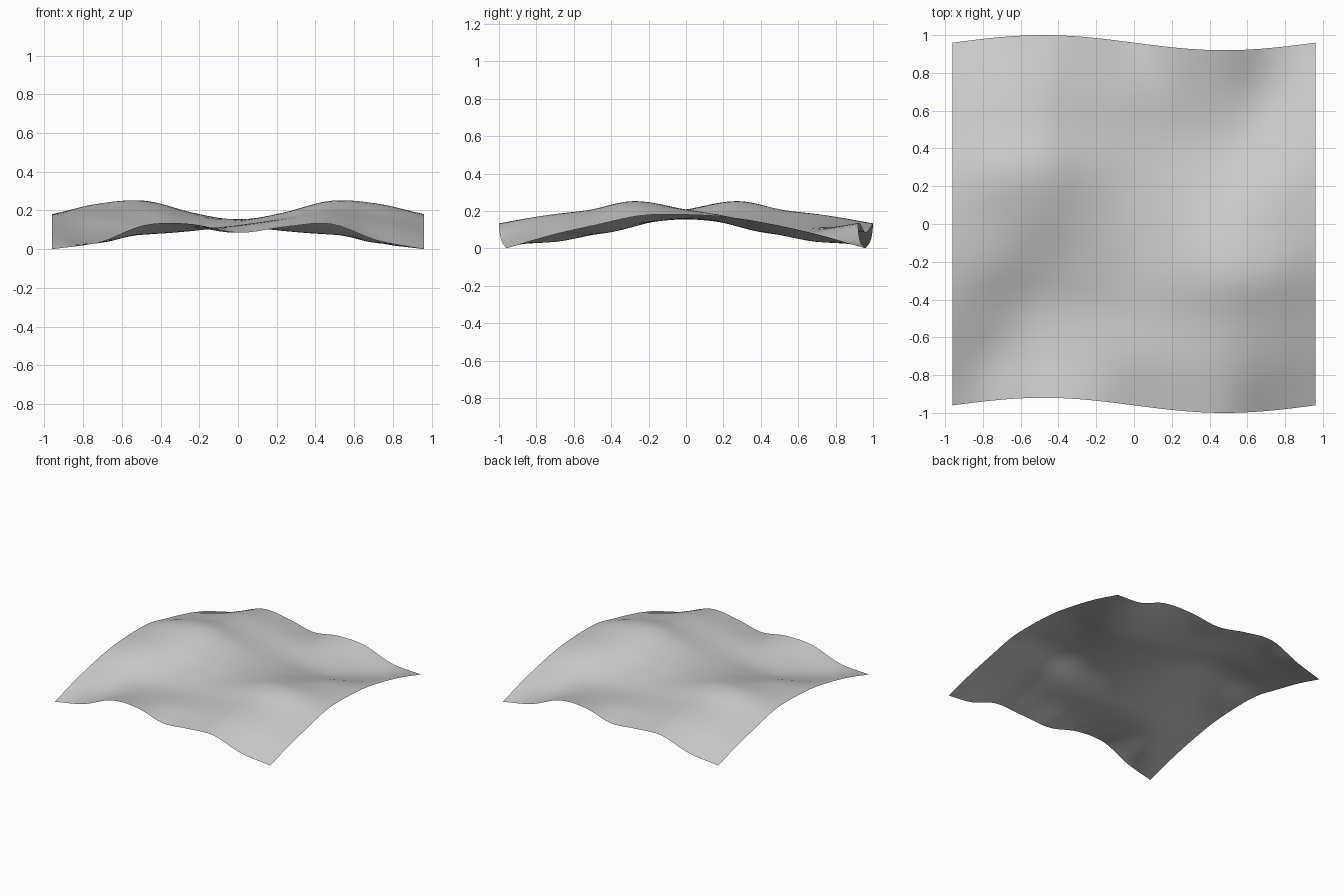
import bpy
import bmesh
import math

cube = bpy.data.objects.get("Cube")
if cube:
    bpy.data.objects.remove(cube, do_unlink=True)

# Control heights in hundredths, front edge to middle; the back half is a half turn of it
front_half = [
    [0, 3.5, 12.5, 13, 8.5, 11.5, 13, 4.5, 0],
    [7, 3.5, 8.5, 10.5, 12, 15, 17.5, 12.5, 7],
    [12.5, 9, 8, 9.5, 12.5, 16.5, 20.5, 18, 12.5],
    [16.5, 17, 14, 13.5, 14.5, 19, 25, 23.5, 17.5],
    [18, 21, 21, 17, 15.5, 17, 21, 21, 18],
]
heights = front_half + [row[::-1] for row in front_half[-2::-1]]
HALF = 0.96
WAVE = 0.04
CELLS = 40


def spline(values, t):
    """Smooth curve through evenly spaced values, t from 0 to 1."""
    last = len(values) - 1
    i = min(int(t * last), last - 1)
    f = t * last - i
    b, c = values[i], values[i + 1]
    a = values[i - 1] if i > 0 else 2 * b - c
    d = values[i + 2] if i + 2 <= last else 2 * c - b
    return b + f / 2 * (c - a + f * (2 * a - 5 * b + 4 * c - d + f * (3 * (b - c) + d - a)))


def height(u, v):
    return max(0, spline([spline(row, u) for row in heights], v) / 100)


# Rippled sheet: a flat grid lifted to the height field, with wavy front and back edges
bm = bmesh.new()
bmesh.ops.create_grid(bm, x_segments=CELLS, y_segments=CELLS, size=HALF)
for vert in bm.verts:
    x, y = vert.co.x, vert.co.y
    u = min(1, max(0, (x / HALF + 1) / 2))
    v = min(1, max(0, (y / HALF + 1) / 2))
    vert.co.y = y - WAVE * math.sin(math.pi * x / HALF)
    vert.co.z = height(u, v)
for face in bm.faces:
    face.smooth = True
mesh = bpy.data.meshes.new("rippled_sheet")
bm.to_mesh(mesh)
bm.free()
sheet = bpy.data.objects.new("rippled_sheet", mesh)
bpy.context.collection.objects.link(sheet)

# Plain grey cloth
grey = bpy.data.materials.new("grey_cloth")
grey.use_nodes = True
colour = (0.6, 0.6, 0.6, 1)
grey.diffuse_color = colour
grey.node_tree.nodes["Principled BSDF"].inputs["Base Color"].default_value = colour
mesh.materials.append(grey)
